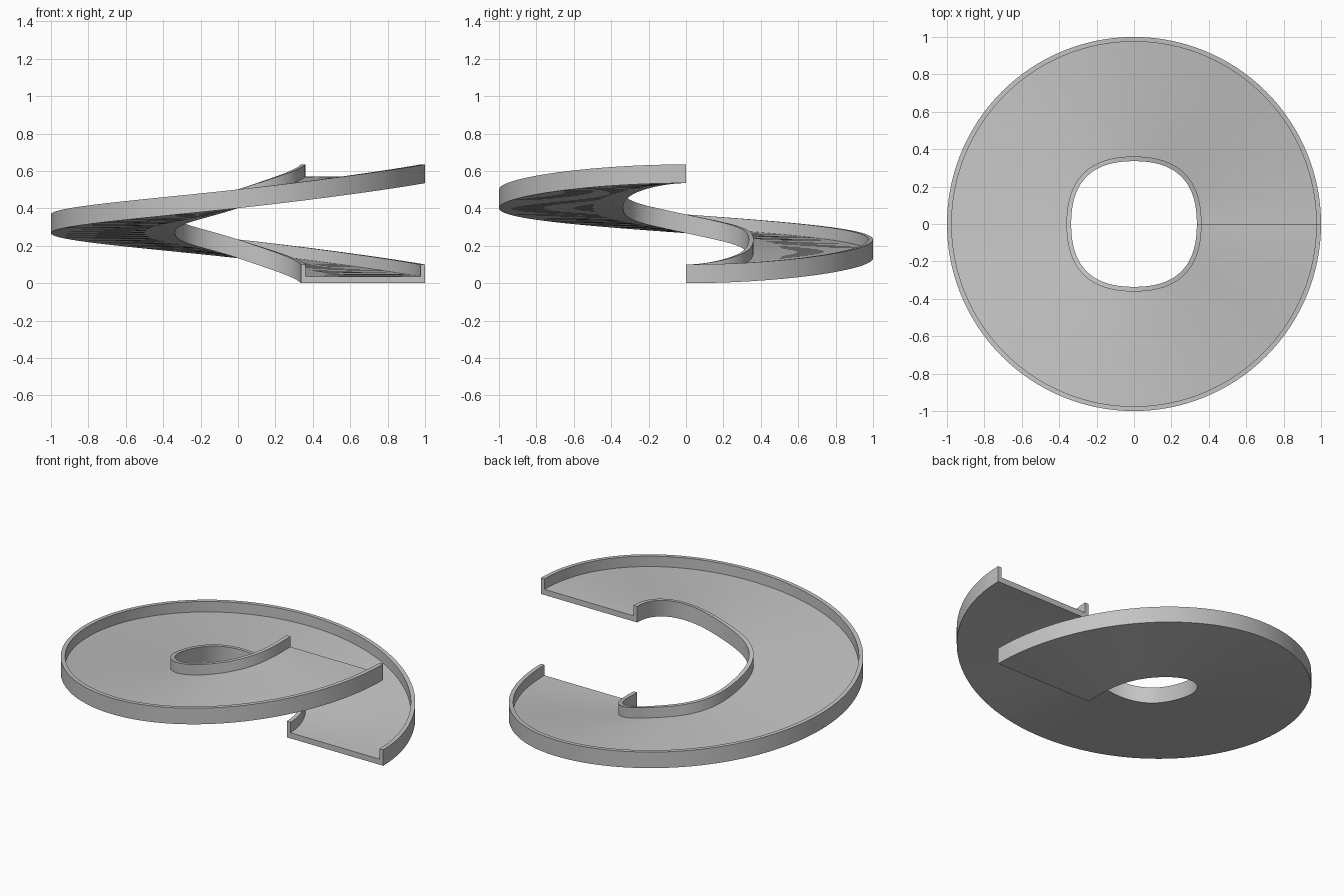
import bpy, bmesh
from math import sin, cos, pi

cube = bpy.data.objects.get("Cube")
if cube:
    bpy.data.objects.remove(cube, do_unlink=True)

STEPS = 128          # sections in the single turn
RISE = 0.535         # height gained in the turn
FLOOR, WALL = 0.035, 0.1
INNER, OUTER, THICK = 0.336, 1.0, 0.025

grey = bpy.data.materials.new("light_grey")
grey.use_nodes = True
colour = (0.55, 0.55, 0.55, 1)
grey.diffuse_color = colour
grey.node_tree.nodes["Principled BSDF"].inputs["Base Color"].default_value = colour


def climb(t):
    """Height fraction along the turn, levelling out at both ends."""
    if t > 0.5:
        return 1 - climb(1 - t)
    u = t * 4
    if u < 1:
        return (1.714 * u**2 - 0.714 * u**3) / 4
    u -= 1
    return (1 + 1.286 * u - 0.429 * u**2 + 0.143 * u**3) / 4


def section(t):
    """U-shaped channel section: radius and height pairs."""
    a = 2 * pi * t
    r = INNER + 0.022 * sin(2 * a) ** 2      # slightly squared hole
    z = RISE * climb(t)
    profile = [(r, 0), (OUTER, 0), (OUTER, WALL), (OUTER - THICK, WALL),
               (OUTER - THICK, FLOOR), (r + THICK, FLOOR),
               (r + THICK, WALL), (r, WALL)]
    return [(p * cos(a), p * sin(a), z + h) for p, h in profile]


# Spiral channel: floor with an inner and an outer wall
bm = bmesh.new()
rings = [[bm.verts.new(co) for co in section(i / STEPS)] for i in range(STEPS + 1)]
for a, b in zip(rings, rings[1:]):
    for k in range(len(a)):
        n = (k + 1) % len(a)
        bm.faces.new((a[k], a[n], b[n], b[k]))

# End caps, split into floor and two walls
for ring in (rings[0], rings[-1]):
    for ids in ((0, 1, 4, 5), (1, 2, 3, 4), (0, 5, 6, 7)):
        bm.faces.new([ring[i] for i in ids])
bmesh.ops.recalc_face_normals(bm, faces=bm.faces)

mesh = bpy.data.meshes.new("spiral_ramp")
bm.to_mesh(mesh)
bm.free()
mesh.materials.append(grey)
ramp = bpy.data.objects.new("spiral_ramp", mesh)
bpy.context.collection.objects.link(ramp)

# Smooth along the sweep, crisp on the channel edges
bpy.ops.object.select_all(action="DESELECT")
ramp.select_set(True)
bpy.context.view_layer.objects.active = ramp
bpy.ops.object.shade_smooth_by_angle(angle=pi / 6)
